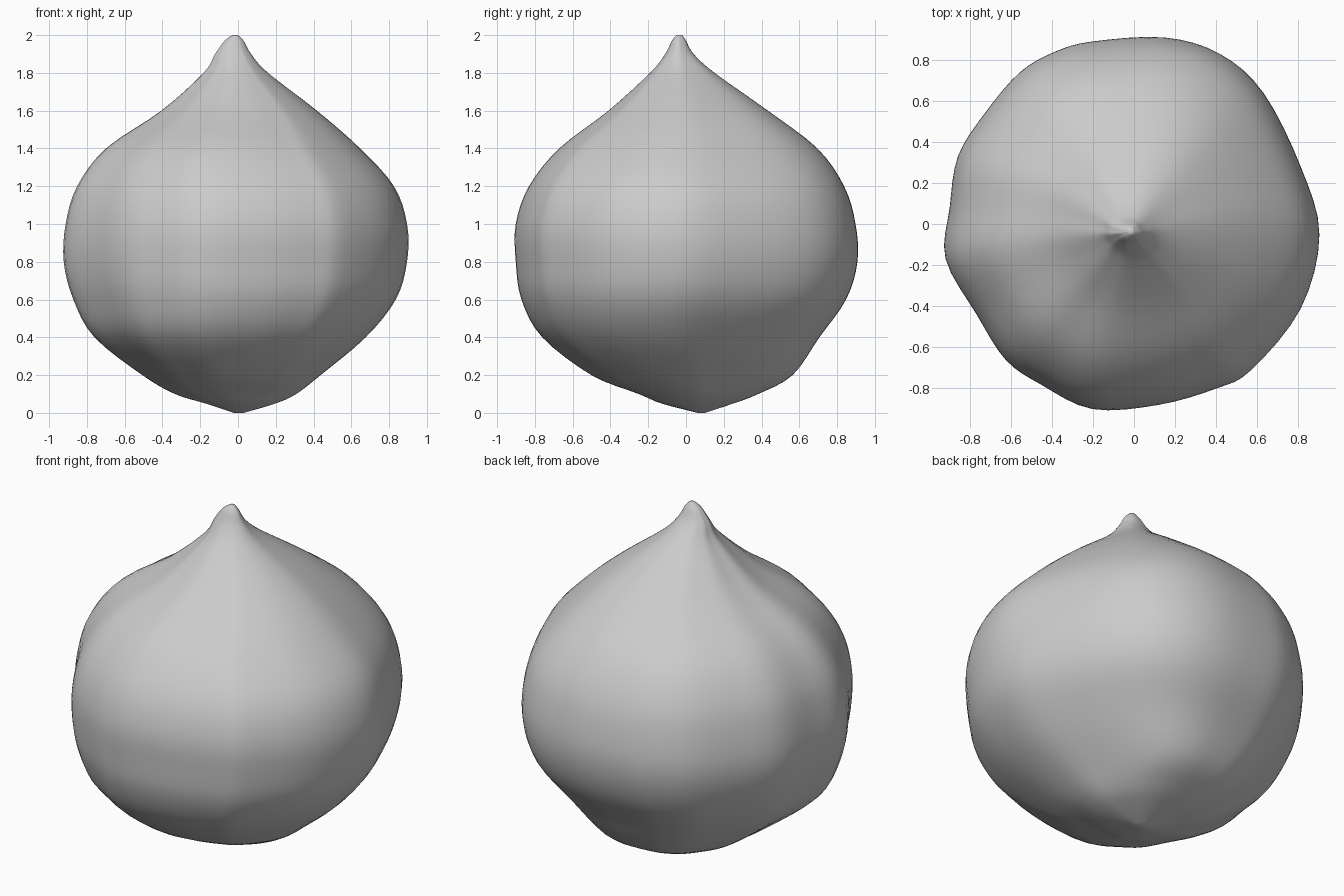
import bpy, bmesh
from mathutils import Vector

cube = bpy.data.objects.get("Cube")
if cube:
    bpy.data.objects.remove(cube, do_unlink=True)

STEPS = 4

# Slightly angular plan outline, counter-clockwise from the left side
OUTLINE = [(.9, -.05), (.81, .28), (.63, .64), (.42, .83), (.15, .91), (-.2, .89),
           (-.38, .84), (-.55, .74), (-.72, .54), (-.85, .33), (-.89, .08),
           (-.91, -.17), (-.76, -.44), (-.62, -.66), (-.45, -.78), (-.2, -.9),
           (.12, -.88), (.4, -.8), (.57, -.71), (.81, -.41)]

# Height, then the extents in x and y
PROFILE = [(0, -.02, .03, .06, .1), (.05, -.17, .2, -.13, .25), (.1, -.33, .31, -.25, .38),
           (.2, -.5, .44, -.5, .56), (.4, -.75, .68, -.76, .7), (.6, -.86, .84, -.87, .84),
           (.8, -.91, .9, -.9, .9), (1, -.9, .9, -.9, .89), (1.2, -.84, .83, -.83, .83),
           (1.4, -.69, .65, -.67, .69), (1.6, -.4, .42, -.41, .43), (1.8, -.18, .16, -.19, .15),
           (1.9, -.12, .07, -.11, .04), (1.97, -.07, .03, -.075, 0), (2, -.03, .0, -.05, -.02)]


def spline(points, closed):
    """Smooth curve passing through all points."""
    pts = [Vector(p) for p in points]
    n = len(pts)
    pick = (lambda i: pts[i % n]) if closed else (lambda i: pts[max(0, min(n - 1, i))])
    out = []
    for i in range(n if closed else n - 1):
        a, b, c, d = (pick(i + k) for k in (-1, 0, 1, 2))
        for s in range(STEPS):
            t = s / STEPS
            out.append(b + (c - a) * (t / 2) + (a * 2 - b * 5 + c * 4 - d) * (t * t / 2)
                       + (b * 3 - a - c * 3 + d) * (t ** 3 / 2))
    return out if closed else out + [pts[-1]]


# Pointed bulb skinned from scaled, shifted rings
bm = bmesh.new()
outline = spline(OUTLINE, True)
rings = []
for z, x0, x1, y0, y1 in spline(PROFILE, False):
    rings.append([bm.verts.new(((x0 + x1) / 2 + p.x * (x1 - x0) / 1.81,
                                (y0 + y1) / 2 + p.y * (y1 - y0) / 1.81, z)) for p in outline])
count = len(outline)
for low, high in zip(rings, rings[1:]):
    for i in range(count):
        j = (i + 1) % count
        bm.faces.new((low[i], low[j], high[j], high[i]))
bm.faces.new(list(reversed(rings[0])))
bm.faces.new(rings[-1])
for face in bm.faces:
    face.smooth = True
mesh = bpy.data.meshes.new("bulb")
bm.to_mesh(mesh)
bm.free()
bulb = bpy.data.objects.new("bulb", mesh)
bpy.context.collection.objects.link(bulb)

# Plain grey surface
grey = bpy.data.materials.new("light grey")
grey.use_nodes = True
grey.diffuse_color = (.6, .6, .6, 1)
grey.node_tree.nodes["Principled BSDF"].inputs["Base Color"].default_value = (.6, .6, .6, 1)
mesh.materials.append(grey)
